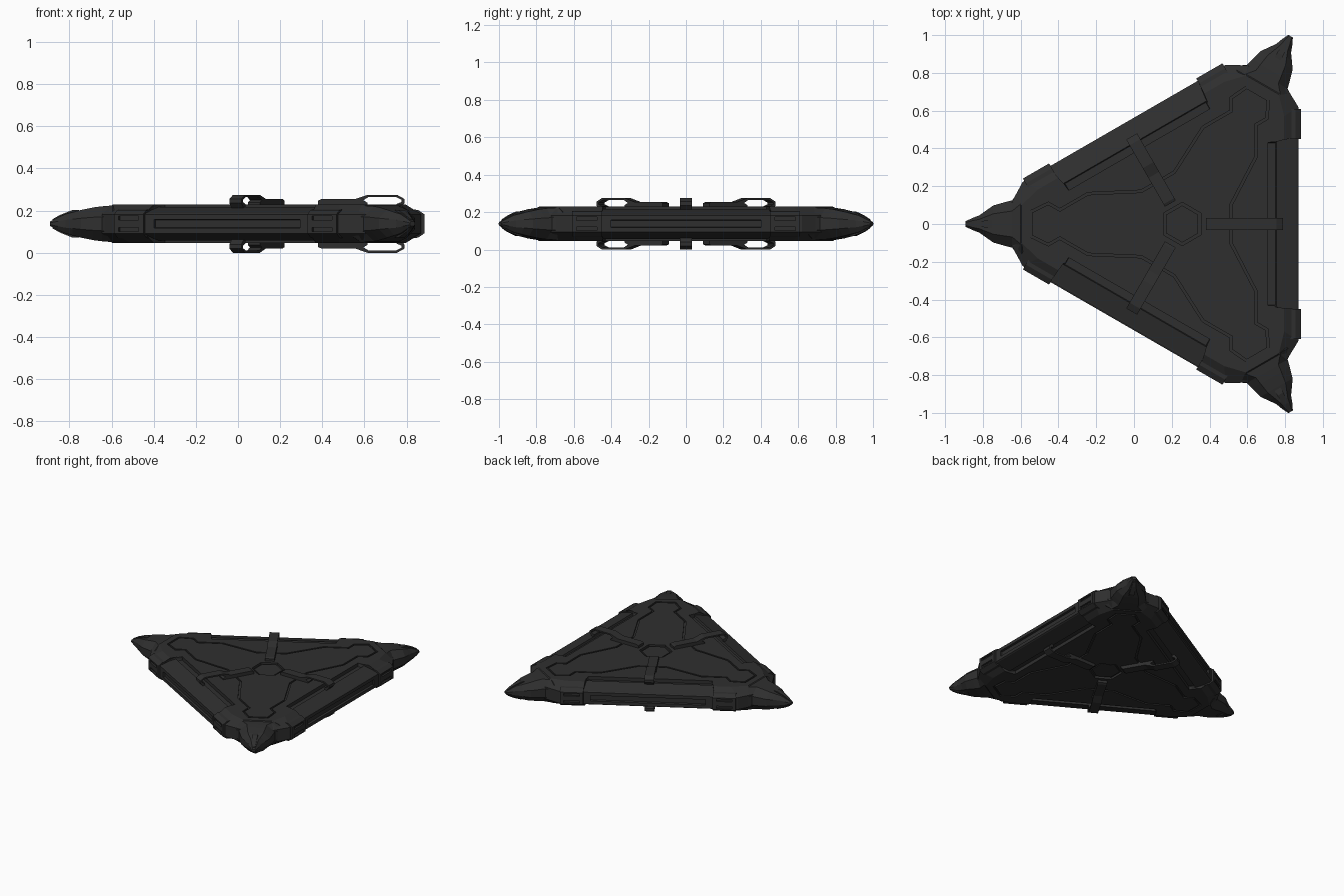
import bpy, bmesh
from math import sin, cos, pi, sqrt
from mathutils import Vector, Matrix

if "Cube" in bpy.data.objects:
    bpy.data.objects.remove(bpy.data.objects["Cube"])

CX, CZ = 0.255, 0.1375          # symmetry centre of the three-fold hull
DECK = 0.092                    # half thickness of the hull
mat = bpy.data.materials.new("dark_metal")
mat.diffuse_color = (0.028, 0.028, 0.028, 1)
mat.use_nodes = True
mat.node_tree.nodes["Principled BSDF"].inputs["Base Color"].default_value = mat.diffuse_color


def loft(bm, rings, closed=False):
    """Skin a list of equal-length point loops; cap the ends or close as a torus."""
    vs = [[bm.verts.new(p) for p in r] for r in rings]
    n, m = len(vs[0]), len(vs)
    for i in range(m if closed else m - 1):
        a, b = vs[i], vs[(i + 1) % m]
        for j in range(n):
            bm.faces.new((a[j], a[(j + 1) % n], b[(j + 1) % n], b[j]))
    if not closed:
        bm.faces.new(vs[0][::-1])
        bm.faces.new(vs[-1])


def make(name, solids, turns=3, flip=True):
    """Create one object from solids, repeated around the centre and mirrored below."""
    bm = bmesh.new()
    for rings, closed in solids:
        for k in range(turns):
            R = Matrix.Rotation(k * 2 * pi / 3, 3, 'Z')
            for s in ((1, -1) if flip else (1,)):
                loft(bm, [[R @ Vector((x, y, z * s)) for x, y, z in r] for r in rings], closed)
    bmesh.ops.recalc_face_normals(bm, faces=bm.faces)
    me = bpy.data.meshes.new(name)
    bm.to_mesh(me)
    bm.free()
    me.materials.append(mat)
    ob = bpy.data.objects.new(name, me)
    ob.location = (CX, 0, CZ)
    bpy.context.collection.objects.link(ob)
    return ob


def cut(target, cutter):
    cutter.hide_render = True
    mod = target.modifiers.new("cut", 'BOOLEAN')
    mod.operation, mod.solver, mod.object = 'DIFFERENCE', 'EXACT', cutter
    bpy.context.view_layer.objects.active = target
    bpy.ops.object.modifier_apply(modifier=mod.name)
    bpy.data.objects.remove(cutter)


def section(prof, v0, v1, grow=0.0):
    """Extrude a (u, z) profile along the edge direction v."""
    return ([[(u, v0, z) for u, z in prof], [(u, v1, z) for u, z in prof]], False)


def flat(outline, z0, z1):
    return ([[(x, y, z0) for x, y in outline], [(x, y, z1) for x, y in outline]], False)


def tip_pt(r, w):
    """Point given by distance along a corner axis and half width beside it."""
    c, s = 0.5, sqrt(3) / 2
    return (c * r + s * w, s * r - c * w)


def around(half):
    """Turn half an edge outline into the full three-fold outline."""
    edge = [(u, -v) for u, v in reversed(half)] + list(half)
    out = []
    for k in range(3):
        a = k * 2 * pi / 3
        out += [(u * cos(a) - v * sin(a), u * sin(a) + v * cos(a)) for u, v in edge]
    return out


def inset(pts, d):
    res, n = [], len(pts)
    for i in range(n):
        p, a, b = (Vector(pts[j % n]) for j in (i, i - 1, i + 1))
        e1, e2 = (p - a).normalized(), (b - p).normalized()
        n1, n2 = Vector((-e1.y, e1.x)), Vector((-e2.y, e2.x))
        res.append(tuple(p + (n1 + n2) * d / (1 + n1.dot(n2))))
    return res


def groove(outline, width, z0, z1):
    inner = inset(outline, width)
    return ([[(x, y, z) for x, y in o] for o, z in
             ((outline, z0), (outline, z1), (inner, z1), (inner, z0))], True)


def hexagon(r):
    return [(r * cos(pi / 6 + i * pi / 3), r * sin(pi / 6 + i * pi / 3)) for i in range(6)]


# Main hull: flat deck with sloping flanks
outer = around([(0.615, 0.62), tip_pt(0.90, 0.12)])
deck = around([(0.54, 0.57), tip_pt(0.85, 0.10)])
hull = make("hull", [([[(x, y, z) for x, y in o] for o, z in
            ((deck, -DECK), (outer, -0.045), (outer, 0.045), (deck, DECK))], False)], 1, False)

# Trenches along each edge, with ends flaring outward
prof = [(0.455, 0.2), (0.455, 0.066), (0.495, 0.066), (0.50, 0.08), (0.60, 0.052), (0.7, 0.03), (0.7, 0.2)]
flare = [0.44, 0.43, 0.43, 0.44, 0.46, 0.46, 0.46]
trench = ([[(u, s * v, z) for (u, z), v in zip(prof, flare)] for s in (-1, 1)], False)
cut(hull, make("trench_cutter", [trench]))

# Side channels
chan = [(0.60, -0.018), (0.64, -0.026), (0.64, 0.026), (0.60, 0.018)]
cut(hull, make("channel_cutter", [section(chan, -0.40, 0.40)], 3, False))

# Engraved panel line and central hexagonal recess
panel = around([(0.265, 0.10), (0.395, 0.35), (0.395, 0.52), (0.455, 0.555), tip_pt(0.805, 0.07)])
cut(hull, make("panel_line_cutter", [groove(panel, 0.013, 0.082, 0.15)], 1))
cut(hull, make("hub_cutter", [flat(hexagon(0.115), 0.076, 0.15)], 1))
make("hub_plate", [flat(hexagon(0.098), 0.06, 0.085)], 1)

# Tapered corner tips
rings = []
for r, w, h in [(0.80, 0.17, 0.086), (0.85, 0.20, 0.087), (0.90, 0.125, 0.083), (0.94, 0.115, 0.078),
                (1.0, 0.098, 0.066), (1.04, 0.07, 0.055), (1.075, 0.045, 0.046),
                (1.11, 0.032, 0.03), (1.148, 0.014, 0.010)]:
    loop = [(w, -h * .4), (w, h * .4), (w * .55, h), (-w * .55, h),
            (-w, h * .4), (-w, -h * .4), (-w * .55, -h), (w * .55, -h)]
    rings.append([(*tip_pt(r, a), z) for a, z in loop])
make("corner_tips", [(rings, False)], 3, False)

# Small ridges on top of each corner tip
ridge = []
for r, w, h in [(1.01, 0.018, 0.066), (1.04, 0.018, 0.066), (1.10, 0.012, 0.042), (1.135, 0.008, 0.022)]:
    ridge.append([(*tip_pt(r, a), z) for a, z in ((w, 0), (w, h), (-w, h), (-w, 0))])
make("tip_ridges", [(ridge, False)])

# Edge clips with paired slots
clip = [(0.54, -0.07), (0.60, -0.066), (0.63, -0.045), (0.63, 0.045), (0.60, 0.066), (0.54, 0.07)]
clips = make("edge_clips", [section(clip, 0.45, 0.61), section(clip, -0.61, -0.45)], 3, False)
slot = [(0.616, 0.018), (0.65, 0.018), (0.65, 0.036), (0.616, 0.036)]
cut(clips, make("slot_cutter", [section(slot, 0.475, 0.585), section(slot, -0.585, -0.475)]))

# Raised struts bridging from the hub to the edges
strut = [(0.125, 0.08), (0.125, 0.11), (0.14, 0.117), (0.30, 0.117), (0.36, 0.1375), (0.50, 0.1375),
         (0.535, 0.118), (0.535, 0.098), (0.51, 0.07), (0.498, 0.07), (0.498, 0.094), (0.522, 0.104),
         (0.522, 0.114), (0.495, 0.127), (0.365, 0.127), (0.34, 0.112), (0.36, 0.10), (0.36, 0.08)]
make("struts", [section(strut, -0.033, 0.033)])
